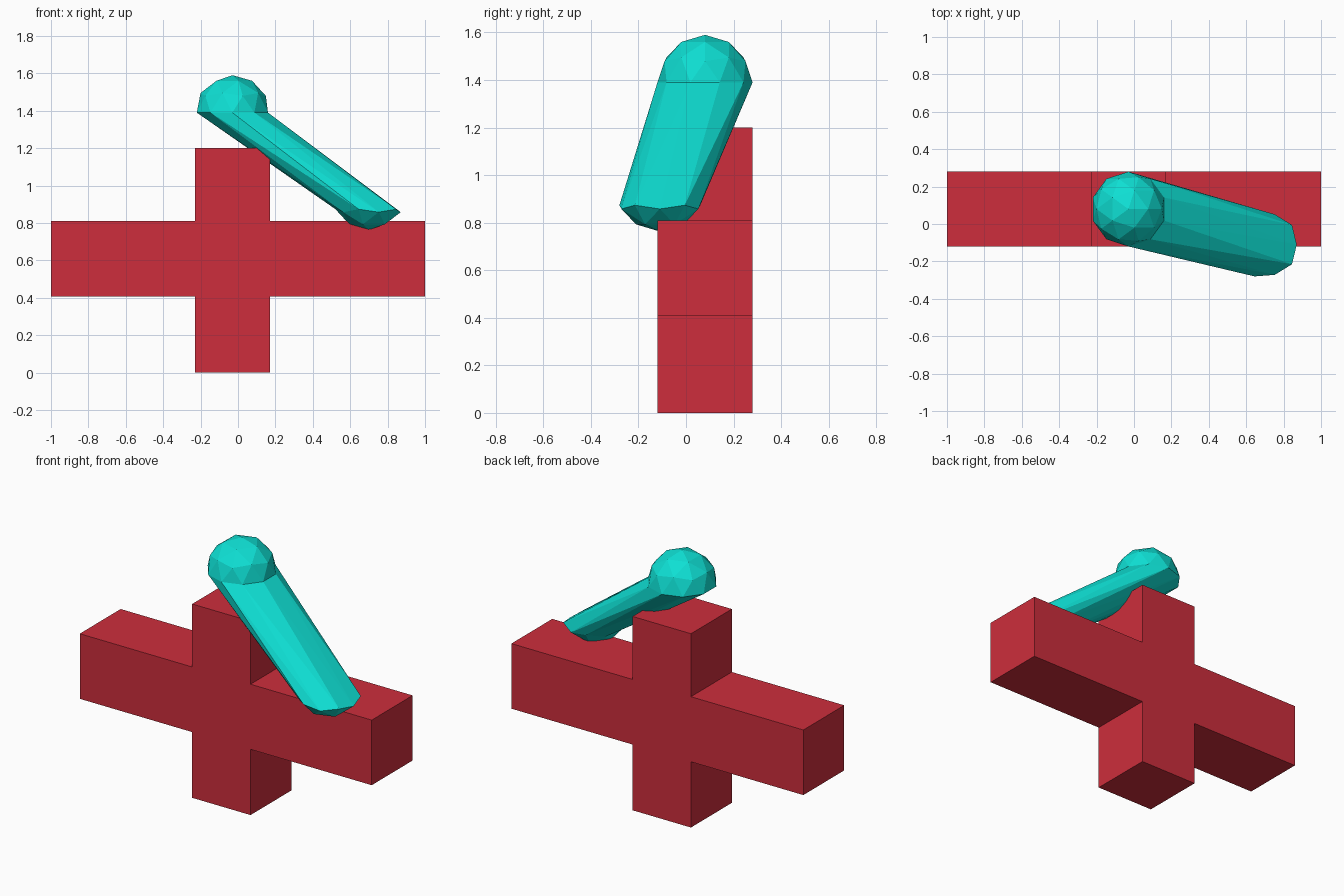
import bpy, bmesh
from mathutils import Vector

if "Cube" in bpy.data.objects:
    bpy.data.objects.remove(bpy.data.objects["Cube"])


def material(name, rgb):
    mat = bpy.data.materials.new(name)
    mat.diffuse_color = (*rgb, 1)
    mat.use_nodes = True
    mat.node_tree.nodes["Principled BSDF"].inputs["Base Color"].default_value = mat.diffuse_color
    return mat


def add_object(name, bm, mat):
    bmesh.ops.recalc_face_normals(bm, faces=bm.faces)
    mesh = bpy.data.meshes.new(name)
    bm.to_mesh(mesh)
    bm.free()
    mesh.materials.append(mat)
    obj = bpy.data.objects.new(name, mesh)
    bpy.context.collection.objects.link(obj)
    return obj


red = material("red", (0.61, 0.027, 0.045))
cyan = material("cyan", (0.0044, 0.74, 0.655))

# Cross body: plus-shaped outline extruded front to back
L, R = -0.23, 0.17
LOW, HIGH, TOP = 0.407, 0.81, 1.20
FRONT, BACK = -0.12, 0.28
outline = [(L, 0), (R, 0), (R, LOW), (1, LOW), (1, HIGH), (R, HIGH),
           (R, TOP), (L, TOP), (L, HIGH), (-1, HIGH), (-1, LOW), (L, LOW)]
bm = bmesh.new()
face = bm.faces.new([bm.verts.new((x, FRONT, z)) for x, z in outline])
ext = bmesh.ops.extrude_face_region(bm, geom=[face])
bmesh.ops.translate(bm, vec=(0, BACK - FRONT, 0),
                    verts=[v for v in ext["geom"] if isinstance(v, bmesh.types.BMVert)])
add_object("cross_body", bm, red)

# Stretched ball: everything below the equator is pulled down to the right
bm = bmesh.new()
bmesh.ops.create_icosphere(bm, subdivisions=2, radius=0.2)
pull = Vector((0.73, -0.19, -0.427))
for v in bm.verts:
    if v.co.z < -0.01:
        v.co += pull
ball = add_object("stretched_ball", bm, cyan)
ball.location = (-0.03, 0.08, 1.39)
